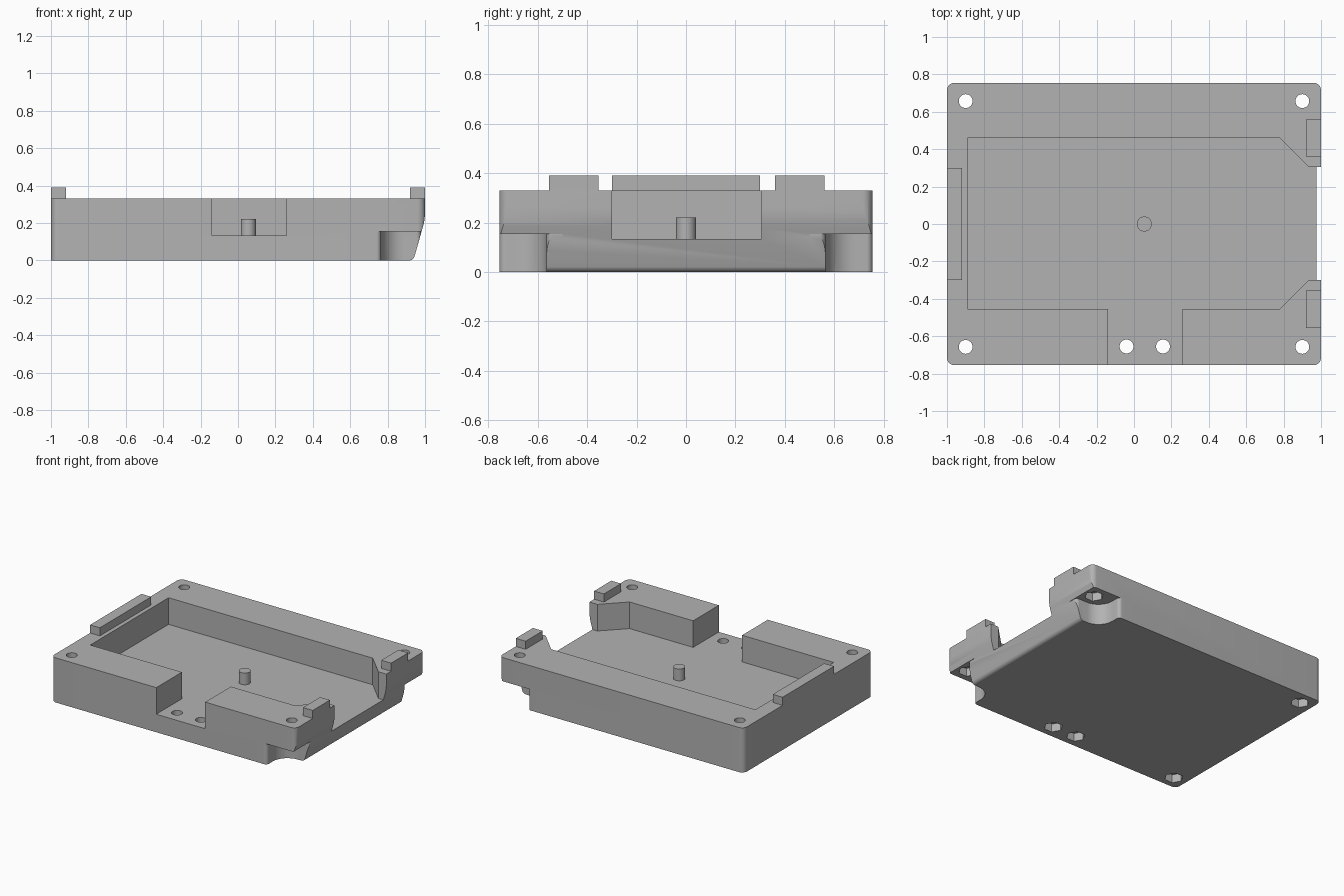
import bpy, bmesh, math
from mathutils import Vector

if "Cube" in bpy.data.objects:
    bpy.data.objects.remove(bpy.data.objects["Cube"])

GREY = (0.45, 0.45, 0.45, 1)
mat = bpy.data.materials.new("plain grey")
mat.use_nodes = True
mat.diffuse_color = GREY
mat.node_tree.nodes["Principled BSDF"].inputs["Base Color"].default_value = GREY

HALF_Y, TOP, FLOOR, TAB_TOP = 0.755, 0.33, 0.133, 0.39


def rounded(points, steps=8):
    """Outline from (u, v[, radius]) corners; corners with a radius become arcs."""
    out = []
    for i, p in enumerate(points):
        c = Vector(p[:2])
        if len(p) < 3:
            out.append(c)
            continue
        a = (Vector(points[i - 1][:2]) - c).normalized()
        b = (Vector(points[(i + 1) % len(points)][:2]) - c).normalized()
        half = a.angle(b) / 2
        centre = c + (a + b).normalized() * (p[2] / math.sin(half))
        start = c + a * (p[2] / math.tan(half)) - centre
        end = c + b * (p[2] / math.tan(half)) - centre
        sweep = math.pi - 2 * half
        for k in range(steps + 1):
            t = k / steps
            out.append(centre + (start * math.sin((1 - t) * sweep)
                                 + end * math.sin(t * sweep)) / math.sin(sweep))
    return out


def prism(name, outline, lo, hi, along_y=False):
    """Extrude an outline along z, or an x-z outline along y."""
    bm = bmesh.new()
    place = (lambda p: (p[0], lo, p[1])) if along_y else (lambda p: (p[0], p[1], lo))
    face = bm.faces.new([bm.verts.new(place(p)) for p in outline])
    new = bmesh.ops.extrude_face_region(bm, geom=[face])["geom"]
    shift = (0, hi - lo, 0) if along_y else (0, 0, hi - lo)
    bmesh.ops.translate(bm, vec=shift, verts=[v for v in new if isinstance(v, bmesh.types.BMVert)])
    bmesh.ops.recalc_face_normals(bm, faces=bm.faces)
    mesh = bpy.data.meshes.new(name)
    bm.to_mesh(mesh)
    bm.free()
    obj = bpy.data.objects.new(name, mesh)
    bpy.context.collection.objects.link(obj)
    mesh.materials.append(mat)
    return obj


def box(x0, x1, y0, y1):
    return [(x0, y0), (x1, y0), (x1, y1), (x0, y1)]


def ring(x, y, r, sides):
    return [(x + r * math.cos(2 * math.pi * k / sides),
             y + r * math.sin(2 * math.pi * k / sides)) for k in range(sides)]


def combine(target, tool, operation="DIFFERENCE"):
    mod = target.modifiers.new("cut", "BOOLEAN")
    mod.operation, mod.solver, mod.object = operation, "EXACT", tool
    bpy.context.view_layer.objects.active = target
    bpy.ops.object.modifier_apply(modifier=mod.name)
    bpy.data.objects.remove(tool)


def smooth(obj):
    bpy.ops.object.select_all(action="DESELECT")
    obj.select_set(True)
    bpy.context.view_layer.objects.active = obj
    bpy.ops.object.shade_smooth_by_angle(angle=math.radians(30))


# Tray block: rounded plan with a sloping lower wall on its open side
R = 0.04
tray = prism("tray", rounded([(-1, -HALF_Y, R), (1, -HALF_Y, R), (1, HALF_Y, R), (-1, HALF_Y, R)]), 0, TOP)
slope = rounded([(-1.2, -0.1), (-1.2, 0.6), (1, 0.6), (1, 0.22, 0.3), (0.938, 0, 0.03), (0.8, 0), (0.8, -0.1)])
combine(tray, prism("slope_helper", slope, -1, 1, True), "INTERSECT")

# Main pocket, open through the sloping side
pocket = [(-0.89, -0.455), (0.78, -0.455), (0.935, -0.3), (1.2, -0.3),
          (1.2, 0.305), (0.935, 0.305), (0.78, 0.46), (-0.89, 0.46)]
combine(tray, prism("pocket_cutter", pocket, FLOOR, 0.6))
combine(tray, prism("front_slot_cutter", box(-0.14, 0.26, -1, -0.4), FLOOR, 0.6))

# Rounded notches under the two corners
for s in (-1, 1):
    notch = [(1.2, 0.9), (0.7, 0.9), (0.7, HALF_Y), (0.765, HALF_Y, 0.025),
             (0.765, 0.565, 0.12), (0.978, 0.565, 0.025), (0.978, 0.5), (1.2, 0.5)]
    outline = rounded([(p[0], s * p[1], *p[2:]) for p in notch])
    combine(tray, prism("notch_cutter", outline, -0.1, 0.155))

# Screw holes with hexagonal nut recesses underneath
holes = [(sx * 0.9, sy * 0.657) for sx in (-1, 1) for sy in (-1, 1)] + [(-0.04, -0.655), (0.155, -0.655)]
for x, y in holes:
    base = 0.155 if x > 0.5 else 0
    combine(tray, prism("hole_cutter", ring(x, y, 0.037, 32), -0.1, 0.6))
    combine(tray, prism("nut_cutter", ring(x, y, 0.064, 6), base - 0.05, base + 0.06))
smooth(tray)

# Locating peg
smooth(prism("peg", ring(0.055, 0, 0.04, 32), FLOOR, 0.22))

# Raised tabs on the rim
prism("long_tab", box(-1, -0.92, -0.3, 0.3), TOP, TAB_TOP)
prism("front_tab", box(0.92, 1, -0.555, -0.355), TOP, TAB_TOP)
prism("back_tab", box(0.92, 1, 0.36, 0.56), TOP, TAB_TOP)
